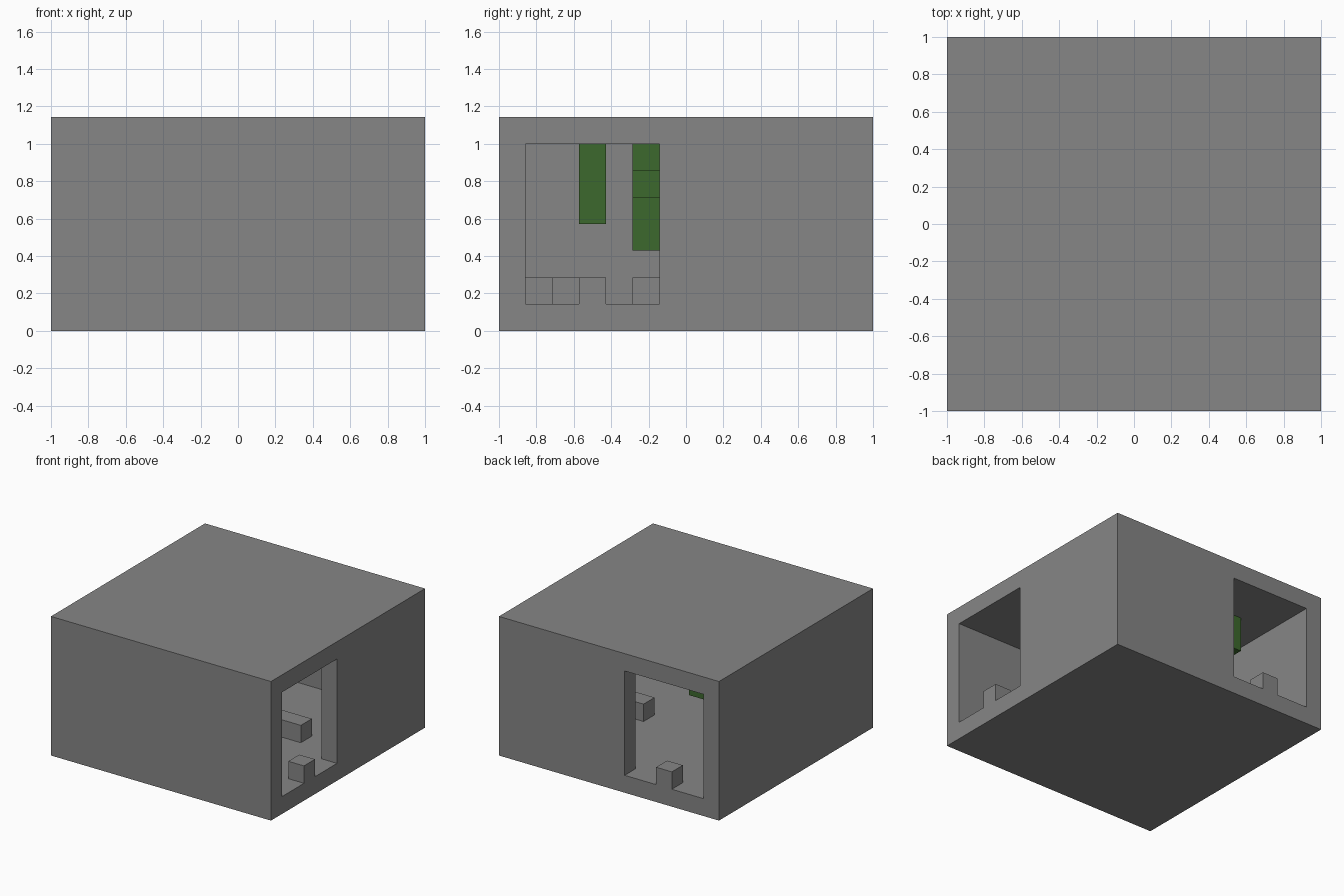
import bpy, bmesh

U = 1 / 7          # one cell; the building is 14 x 14 x 8 cells
SIDE, HEIGHT = 14, 8

cube = bpy.data.objects.get("Cube")
if cube:
    bpy.data.objects.remove(cube, do_unlink=True)


def material(name, rgb):
    mat = bpy.data.materials.new(name)
    mat.use_nodes = True
    mat.diffuse_color = (*rgb, 1)
    bsdf = next(n for n in mat.node_tree.nodes if n.type == "BSDF_PRINCIPLED")
    bsdf.inputs["Base Color"].default_value = (*rgb, 1)
    bsdf.inputs["Roughness"].default_value = 0.9
    return mat


stone = material("grey_stone", (0.24, 0.24, 0.24))
leaf = material("vine_green", (0.045, 0.14, 0.026))


def prism(name, outline, low, high, mat):
    """Extrude a floor-plan outline, given in cells, from low to high."""
    bm = bmesh.new()
    half = SIDE / 2
    base = bm.faces.new([bm.verts.new(((x - half) * U, (y - half) * U, low * U))
                         for x, y in outline])
    top = bmesh.ops.extrude_face_region(bm, geom=[base])["geom"]
    for v in top:
        if isinstance(v, bmesh.types.BMVert):
            v.co.z = high * U
    bmesh.ops.recalc_face_normals(bm, faces=bm.faces)
    mesh = bpy.data.meshes.new(name)
    bm.to_mesh(mesh)
    bm.free()
    mesh.materials.append(mat)
    obj = bpy.data.objects.new(name, mesh)
    bpy.context.collection.objects.link(obj)
    return obj


def block(name, x, y, low, high, mat, length=1):
    outline = [(x, y), (x + length, y), (x + length, y + 1), (x, y + 1)]
    return prism(name, outline, low, high, mat)


# Outer shell
shell = prism("room_shell", [(0, 0), (SIDE, 0), (SIDE, SIDE), (0, SIDE)],
              0, HEIGHT, stone)

# Hollow room, with one doorway through the +x wall and one through the +y wall
plan = [(1, 1), (15, 1), (15, 6), (13, 6), (13, 13), (6, 13), (6, 15), (1, 15)]
cutter = prism("room_cutter", plan, 1, HEIGHT - 1, stone)
cutter.hide_render = True
cutter.hide_viewport = False

mod = shell.modifiers.new("hollow", "BOOLEAN")
mod.operation = "DIFFERENCE"
mod.solver = "EXACT"
mod.object = cutter
bpy.context.view_layer.update()
graph = bpy.context.evaluated_depsgraph_get()
hollow = bpy.data.meshes.new_from_object(shell.evaluated_get(graph))
shell.modifiers.clear()
shell.data = hollow
bpy.data.objects.remove(cutter, do_unlink=True)

# Rubble on the floor: x, y, length along x
rubble = [(13, 3, 1), (3, 13, 1), (9, 7, 2), (4, 1, 1), (8, 2, 1), (2, 5, 1)]
for i, (x, y, length) in enumerate(rubble):
    block(f"floor_rubble_{i + 1}", x, y, 1, 2, stone, length)

# Vines hanging from the ceiling: x, y, height of the tip
vines = [(3, 10, 5), (6, 3, 4), (10, 5, 6), (8, 5, 5), (5, 5, 3)]
for i, (x, y, tip) in enumerate(vines):
    block(f"hanging_vine_{i + 1}", x, y, tip, HEIGHT - 1, leaf)
